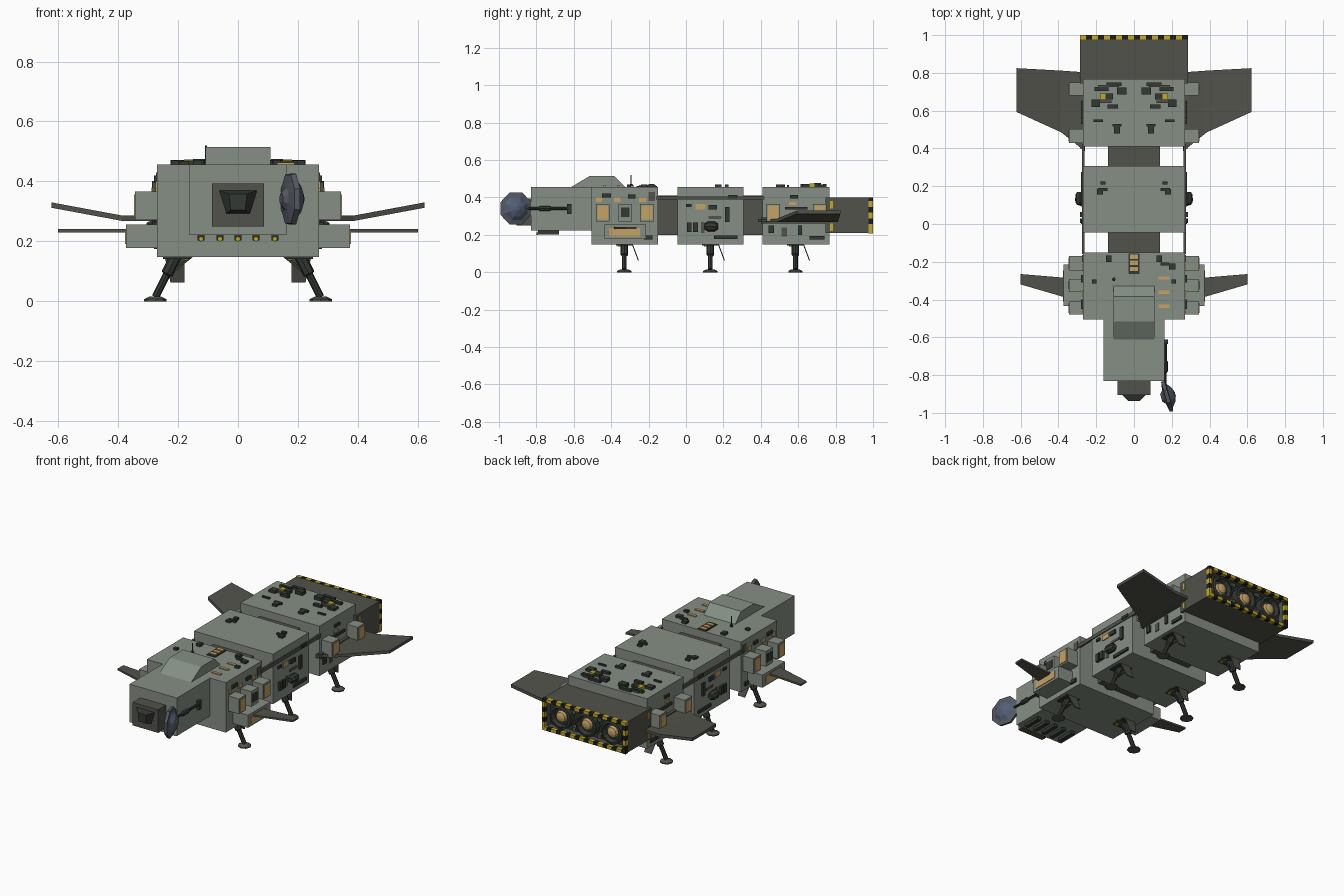
import bpy, bmesh, math
from mathutils import Vector

def material(name, r, g, b):
    m = bpy.data.materials.new(name)
    m.diffuse_color = (r, g, b, 1)
    return m

HULL = material("sage hull", 0.235, 0.275, 0.23)
GREY = material("dark warm grey", 0.085, 0.085, 0.07)
DARK = material("green black", 0.032, 0.04, 0.033)
ORANGE = material("amber panel", 0.56, 0.36, 0.13)
YELLOW = material("hazard yellow", 0.55, 0.40, 0.015)
BLACK = material("black", 0.012, 0.013, 0.012)
BLUE = material("dish blue", 0.085, 0.115, 0.18)
STEEL = material("dish steel", 0.09, 0.10, 0.12)

def finish(name, bm, *mats):
    bmesh.ops.recalc_face_normals(bm, faces=bm.faces)
    me = bpy.data.meshes.new(name)
    bm.to_mesh(me)
    bm.free()
    for m in mats:
        me.materials.append(m)
    ob = bpy.data.objects.new(name, me)
    bpy.context.collection.objects.link(ob)
    return ob

def slabs(name, items, mat, mirror=False):
    """items: (outline points, extrusion vector); optional mirrored copy in x"""
    bm = bmesh.new()
    for s in ((1, -1) if mirror else (1,)):
        for pts, off in items:
            a = [Vector((s * p[0], p[1], p[2])) for p in pts]
            o = Vector((s * off[0], off[1], off[2]))
            v = [bm.verts.new(p) for p in a]
            w = [bm.verts.new(p + o) for p in a]
            n = len(v)
            bm.faces.new(v)
            bm.faces.new(w[::-1])
            for i in range(n):
                bm.faces.new((v[i], w[i], w[(i + 1) % n], v[(i + 1) % n]))
    return finish(name, bm, mat)

def boxes(name, items, mat, mirror=False):
    """items: (x0, x1, y0, y1, z0, z1)"""
    return slabs(name, [([(a, c, e), (b, c, e), (b, d, e), (a, d, e)], (0, 0, f - e))
                        for a, b, c, d, e, f in items], mat, mirror)

def lathe(name, spots, axis, prof, mats, n=8, turn=0.0):
    """prof: (radius, distance, material index of the band that follows)"""
    bm = bmesh.new()
    for spot, ax in zip(spots, axis if isinstance(axis, list) else [axis] * len(spots)):
        R = Vector(ax).to_track_quat('Z', 'Y').to_matrix()
        rings = []
        for r, d, _ in prof:
            rings.append([bm.verts.new(Vector(spot) + R @ Vector((
                r * math.cos(turn + math.tau * i / n), r * math.sin(turn + math.tau * i / n), d)))
                for i in range(n)])
        for k in range(len(rings) - 1):
            for i in range(n):
                j = (i + 1) % n
                bm.faces.new((rings[k][i], rings[k][j], rings[k + 1][j], rings[k + 1][i])).material_index = prof[k][2]
        bm.faces.new(rings[0][::-1]).material_index = prof[0][2]
        bm.faces.new(rings[-1]).material_index = prof[-1][2]
    return finish(name, bm, *mats)

# Hull modules, connecting spine and side rails
boxes("front_module", [(-.27, .27, -.505, -.15, .148, .457)], HULL)
boxes("middle_module", [(-.27, .27, -.045, .307, .148, .457)], HULL)
boxes("rear_module", [(-.27, .27, .41, .767, .148, .457)], HULL)
boxes("spine", [(-.137, .137, -.16, .42, .20, .41)], GREY)
boxes("side_rails", [(.263, .275, -.16, .42, .385, .408)], GREY, True)

# Cockpit, canopy hump and nose
boxes("cockpit", [(-.162, .162, -.83, -.5, .222, .457)], HULL)
slabs("canopy_hump", [([(-.108, -.615, .455), (-.108, -.515, .515), (-.108, -.385, .515), (-.108, -.325, .455)],
                       (.216, 0, 0))], HULL)
boxes("nose", [(-.087, .087, -.905, -.82, .25, .393)], GREY)
bm = bmesh.new()
rings = [[bm.verts.new(p) for p in ring] for ring in (
    [(-.067, -.90, .371), (.067, -.90, .371), (.042, -.90, .292), (-.042, -.90, .292)],
    [(-.03, -.938, .358), (.03, -.938, .358), (.024, -.938, .305), (-.024, -.938, .305)])]
for i in range(4):
    j = (i + 1) % 4
    bm.faces.new((rings[0][i], rings[0][j], rings[1][j], rings[1][i]))
bm.faces.new(rings[1])
bm.faces.new(rings[0][::-1])
finish("nose_window", bm, DARK)

# Chin strips with small lamps
xs = [-.123, -.06, 0, .06, .123]
boxes("chin_strips", [(x - .012, x + .012, -.79, -.68, .203, .224) for x in xs], DARK)
lathe("chin_lamps", [(x, -.79, .208) for x in xs], (0, -1, 0), [(.009, 0, 0), (.008, .008, 0)], [YELLOW])

# Dish on its arm
lathe("dish", [(.178, -.911, .341)], (.96, .28, 0),
      [(.022, -.035, 0), (.04, -.02, 0), (.088, -.012, 0), (.092, .006, 0), (.068, .012, 1),
       (.045, .03, 1), (.012, .042, 1)], [STEEL, BLUE], 8, math.pi / 8)
lathe("dish_arm", [(.166, -.63, .341)], (-.005, -1, 0),
      [(.008, 0, 0), (.008, .09, 0), (.014, .10, 0), (.014, .15, 0), (.007, .16, 0), (.007, .27, 0)], [DARK])
boxes("dish_bracket", [(.16, .18, -.635, -.612, .312, .366)], DARK)

# Side pods with amber plates
up = [(-.48, -.41), (-.36, -.29), (-.245, -.17), (.43, .502), (.68, .75)]
boxes("upper_pods", [(.265, .343, a, b, .272, .366) for a, b in up], HULL, True)
boxes("upper_pod_panels", [(.34, .347, a + .008, b - .008, .282, .356) for a, b in (up[0], up[2], up[3], up[4])], ORANGE, True)
boxes("middle_pod_panels", [(.34, .347, -.348, -.302, .295, .345)], DARK, True)
boxes("lower_pods", [(.265, .373, -.435, -.215, .178, .256)], HULL, True)
boxes("lower_pod_panels", [(.37, .377, -.41, -.245, .192, .236)], ORANGE, True)

# Wings
slabs("front_wings", [([(.36, -.39, .23), (.36, -.285, .23), (.60, -.265, .23), (.60, -.32, .23)], (0, 0, .011))], GREY, True)
slabs("rear_wings", [
    ([(.26, .385, .268), (.385, .485, .268), (.385, .812, .268), (.26, .803, .268)], (0, 0, .018)),
    ([(.385, .485, .268), (.622, .593, .312), (.622, .825, .312), (.385, .812, .268)], (0, 0, .018))], GREY, True)
boxes("wing_root_strakes", [(.265, .287, .40, .78, .262, .292)], GREY, True)

# Engine block with recessed back, hazard frame and nozzles
bm = bmesh.new()
bmesh.ops.create_cube(bm, size=1)
for v in bm.verts:
    v.co = Vector((v.co.x * .57, .87 + v.co.y * .25, .304 + v.co.z * .19))
bm.faces.ensure_lookup_table()
back = max(bm.faces, key=lambda f: f.calc_center_median().y)
bmesh.ops.inset_region(bm, faces=[back], thickness=.018)
ext = bmesh.ops.extrude_discrete_faces(bm, faces=[back])["faces"][0]
for v in ext.verts:
    v.co.y -= .06
ext.material_index = 1
finish("engine_block", bm, GREY, DARK)
frame = []
for i in range(18):
    x0 = -.287 + i * .574 / 18
    for z0 in (.207, .381):
        frame.append(((x0, x0 + .574 / 18, .976, 1.0, z0, z0 + .02), (i + (z0 > .3)) % 2))
for i in range(5):
    z0 = .227 + i * .0308
    for x0 in (-.287, .267):
        frame.append(((x0, x0 + .02, .976, 1.0, z0, z0 + .0308), (i + (x0 > 0)) % 2))
boxes("hazard_frame_yellow", [b for b, k in frame if k], YELLOW)
boxes("hazard_frame_black", [b for b, k in frame if not k], BLACK)
lathe("nozzles", [(x, .92, .304) for x in (-.175, 0, .175)], (0, 1, 0),
      [(.055, 0, 0), (.072, .02, 0), (.072, .062, 0), (.058, .066, 0), (.05, .04, 0),
       (.036, .042, 1), (.03, .058, 1), (.012, .064, 1)], [DARK, ORANGE], 12)
boxes("nozzle_blocks", [(x - .012, x + .012, .93, .975, z, z + .025)
                        for x in (-.0875, .0875) for z in (.24, .345)], GREY)

# Landing gear
ys = [-.33, .13, .585]
spots = [(s, y) for s in (1, -1) for y in ys]
axes = [(s * .07, 0, -.14) for s, y in spots]
lathe("leg_struts", [(s * .205, y, .155) for s, y in spots], axes,
      [(.02, 0, 0), (.02, .07, 0), (.013, .075, 0), (.013, .157, 0)], [DARK])
lathe("leg_feet", [(s * .276, y, 0) for s, y in spots], (0, 0, 1),
      [(.038, 0, 0), (.038, .007, 0), (.02, .016, 0)], [GREY])
slabs("gear_doors", [([(.178, y + .04, .15), (.245, y + .04, .15), (.225, y + .073, .062), (.178, y + .073, .062)],
                      (0, .005, .002)) for y in ys], GREY, True)
boxes("gear_wells", [(.16, .25, y - .045, y + .045, .142, .15) for y in ys], DARK, True)
boxes("gear_well_marks", [(.165, .18, y - .035, y + .01, .138, .144) for y in ys], YELLOW, True)
slabs("leg_braces", [([(.15, y - .006, .148), (.165, y - .006, .148), (.245, y - .006, .085), (.235, y - .006, .08)],
                      (0, .012, 0)) for y in ys], DARK, True)

# Roof details
T = .452
boxes("rear_roof_blocks", [
    (.135, .21, .705, .725, T, .472), (.065, .145, .73, .75, T, .472), (.04, .09, .685, .722, T, .478),
    (.18, .225, .62, .66, T, .472), (.085, .14, .612, .632, T, .472), (.165, .215, .54, .552, T, .466),
    (.065, .115, .515, .53, T, .47), (.075, .105, .48, .515, T, .47), (.11, .15, .66, .69, T, .475)], DARK, True)
boxes("rear_roof_plates", [(.12, .225, .64, .655, T, .468), (.08, .19, .725, .735, T, .466)], GREY, True)
boxes("rear_roof_yellow", [(.15, .18, .66, .69, T, .474)], YELLOW, True)
boxes("middle_roof_blocks", [(.15, .178, .208, .226, T, .47), (.14, .19, .175, .19, T, .47),
                             (.165, .195, .155, .185, T, .468)], DARK, True)
boxes("front_roof_blocks", [
    (-.148, -.12, -.20, -.168, T, .472), (.118, .148, -.20, -.168, T, .472), (.14, .185, -.22, -.205, T, .47),
    (.185, .22, -.24, -.21, T, .47), (-.222, -.198, -.315, -.295, T, .47), (.198, .222, -.315, -.295, T, .47),
    (-.03, .03, -.265, -.155, T, .461)], DARK)
boxes("front_roof_amber", [(-.022, .022, y, y + .023, T, .466) for y in (-.25, -.217, -.184)]
      + [(.13, .188, y, y + .018, T, .463) for y in (-.295, -.37, -.445)], ORANGE)
lathe("antenna", [(-.107, -.293, .45)], (0, 0, 1), [(.01, 0, 0), (.01, .02, 0), (.003, .022, 0), (.003, .07, 0)], [DARK], 6)

# Side details
S, E = .265, .28
boxes("side_dark_blocks", [
    (S, .285, .005, .03, .215, .265), (S, .285, .038, .063, .215, .265), (S, E, .12, .165, .335, .36),
    (S, E, .208, .232, .27, .35), (S, E, .225, .275, .395, .412), (S, E, .15, .275, .178, .196),
    (S, E, .0, .03, .35, .365), (S, E, -.225, -.18, .175, .197), (S, E, -.45, -.40, .40, .42),
    (S, E, -.31, -.27, .395, .415), (S, E, .555, .60, .395, .412), (S, E, .66, .74, .175, .195),
    (S, E, .44, .47, .21, .25), (S, E, .53, .65, .335, .35), (S, E, .60, .62, .20, .25)], DARK, True)
boxes("side_amber_plates", [(S, .275, .05, .105, .335, .365), (S, .275, -.48, -.45, .375, .40),
                            (S, .275, -.385, -.35, .375, .40), (S, .275, -.25, -.215, .375, .40),
                            (S, .275, .55, .59, .36, .375)], ORANGE, True)
boxes("side_grey_plates", [(S, .274, .08, .10, .21, .27), (S, .274, .12, .19, .285, .30),
                           (S, .274, .51, .54, .19, .24), (S, .274, -.20, -.165, .38, .43)], GREY, True)
lathe("side_drums", [(s * .285, .10, .245) for s in (1, -1)], (0, 1, 0),
      [(.015, 0, 0), (.026, .015, 0), (.026, .055, 0), (.015, .07, 0)], [DARK])
boxes("engine_side_marks", [(.28, .288, .77, .785, .22, .26), (.28, .288, .77, .785, .34, .38)], YELLOW, True)
